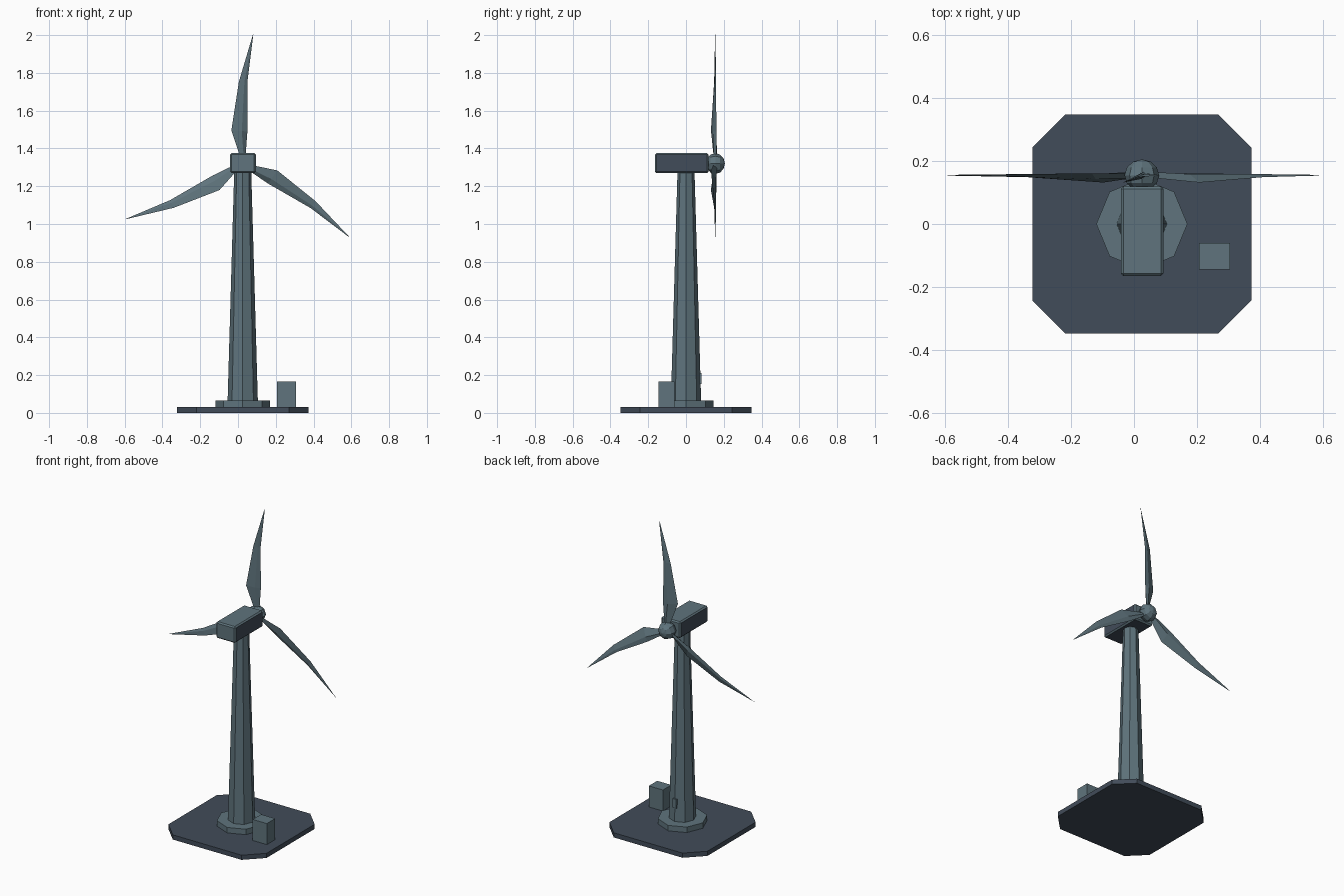
import bpy, bmesh, math
from mathutils import Vector

cube = bpy.data.objects.get("Cube")
if cube:
    bpy.data.objects.remove(cube, do_unlink=True)

AXIS_X = 0.025          # tower centre line
HUB = Vector((AXIS_X, 0.155, 1.32))


def material(name, rgb):
    m = bpy.data.materials.new(name)
    m.use_nodes = True
    color = (*rgb, 1)
    m.diffuse_color = color
    m.node_tree.nodes["Principled BSDF"].inputs["Base Color"].default_value = color
    return m


light = material("grey_green_paint", (0.115, 0.175, 0.205))
dark = material("dark_slate", (0.053, 0.072, 0.1))


def make(name, bm, *mats):
    bmesh.ops.recalc_face_normals(bm, faces=bm.faces)
    mesh = bpy.data.meshes.new(name)
    bm.to_mesh(mesh)
    bm.free()
    for m in mats:
        mesh.materials.append(m)
    ob = bpy.data.objects.new(name, mesh)
    bpy.context.collection.objects.link(ob)
    return ob


def loft(rings):
    """Skin a stack of equal-sized point rings and cap both ends."""
    bm = bmesh.new()
    vs = [[bm.verts.new(p) for p in r] for r in rings]
    n = len(vs[0])
    for a, b in zip(vs, vs[1:]):
        for i in range(n):
            j = (i + 1) % n
            bm.faces.new((a[i], a[j], b[j], b[i]))
    bm.faces.new(vs[0])
    bm.faces.new(vs[-1])
    return bm


def octagon(r, z):
    return [(AXIS_X + r * math.cos(i * math.pi / 4), r * math.sin(i * math.pi / 4), z)
            for i in range(8)]


def box(x0, x1, y0, y1, z0, z1):
    return loft([[(x0, y0, z), (x1, y0, z), (x1, y1, z), (x0, y1, z)] for z in (z0, z1)])


# Ground slab with cut corners
def slab(z, h=0.348, c=0.244):
    corners = [(c, -h), (h, -c), (h, c), (c, h), (-c, h), (-h, c), (-h, -c), (-c, -h)]
    return [(AXIS_X + x, y, z) for x, y in corners]


make("ground_slab", loft([slab(0), slab(0.03)]), dark)

# Collar and tapered tower
make("tower_collar", loft([octagon(0.145, 0.03), octagon(0.145, 0.065)]), light)
make("tower", loft([octagon(0.08, 0.065), octagon(0.045, 1.28)]), light)

# Small access hatch at the back, and the equipment cabinet
make("hatch", box(0.012, 0.038, 0.06, 0.082, 0.152, 0.21), light)
make("cabinet", box(0.206, 0.306, -0.145, -0.06, 0.03, 0.165), light)

# Nacelle with slim bevels; sides and underside are dark
bm = box(-0.042, 0.094, -0.165, 0.12, 1.27, 1.375)
bmesh.ops.bevel(bm, geom=bm.edges[:], offset=0.008, segments=1, affect='EDGES')
bmesh.ops.recalc_face_normals(bm, faces=bm.faces)
for f in bm.faces:
    f.normal_update()
    f.material_index = int(abs(f.normal.x) > 0.8 or f.normal.z < -0.8)
make("nacelle", bm, light, dark)

# Faceted hub, pole pointing backwards
bm = bmesh.new()
bmesh.ops.create_uvsphere(bm, u_segments=8, v_segments=6, radius=0.055)
for v in bm.verts:
    x, y, z = v.co
    v.co = HUB + Vector((x, z * 0.92, y))
make("hub", bm, light)

# Blade stations: distance, wide edge, narrow edge, wide-edge depth, narrow-edge depth, half thickness
STATIONS = [(0.03, -0.014, 0.012, -0.008, 0.006, 0.010),
            (0.171, -0.074, 0.011, -0.023, 0.006, 0.008),
            (0.43, -0.055, -0.010, -0.006, 0.003, 0.004),
            (0.685, -0.001, 0.001, -0.001, 0.001, 0.001)]

for k in range(3):
    a = math.radians(4.6 + 120 * k)
    along = Vector((math.sin(a), 0, math.cos(a)))
    across = Vector((math.cos(a), 0, -math.sin(a)))
    back = Vector((0, 1, 0))
    rings = []
    for u, wide, narrow, yw, yn, t in STATIONS:
        mid, ym = wide * 0.35 + narrow * 0.65, yw * 0.35 + yn * 0.65
        section = [(wide, yw), (mid, ym - t), (narrow, yn), (mid, ym + t)]
        rings.append([HUB + along * u + across * s + back * y for s, y in section])
    make(f"blade_{k + 1}", loft(rings), light)
